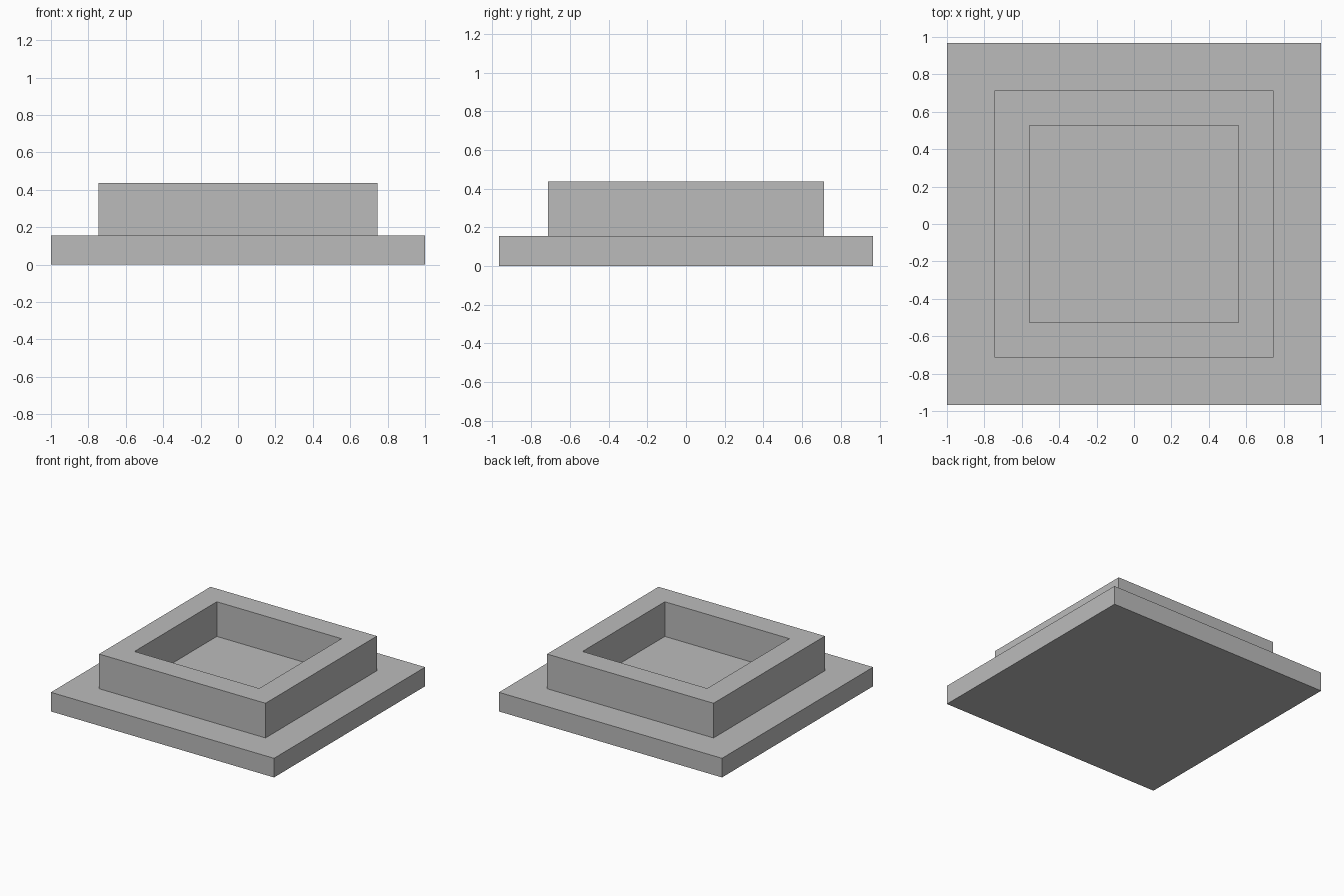
import bpy
import bmesh

cube = bpy.data.objects.get("Cube")
if cube:
    bpy.data.objects.remove(cube, do_unlink=True)

BASE_TOP, RIM_TOP = 0.155, 0.436

grey = bpy.data.materials.new("plain grey")
grey.use_nodes = True
colour = (0.5, 0.5, 0.5, 1)
grey.diffuse_color = colour
grey.node_tree.nodes["Principled BSDF"].inputs["Base Color"].default_value = colour


def rectangle(bm, half_x, half_y, z):
    corners = ((-1, -1), (1, -1), (1, 1), (-1, 1))
    return [bm.verts.new((sx * half_x, sy * half_y, z)) for sx, sy in corners]


def bridge(bm, lower, upper):
    for i in range(4):
        j = (i + 1) % 4
        bm.faces.new((lower[i], lower[j], upper[j], upper[i]))


# Stepped plinth: slab, raised square rim and sunken floor as one closed surface
bm = bmesh.new()
rings = [
    rectangle(bm, 1.0, 0.967, 0),
    rectangle(bm, 1.0, 0.967, BASE_TOP),
    rectangle(bm, 0.746, 0.713, BASE_TOP),
    rectangle(bm, 0.746, 0.713, RIM_TOP),
    rectangle(bm, 0.559, 0.527, RIM_TOP),
    rectangle(bm, 0.559, 0.527, BASE_TOP),
]
for lower, upper in zip(rings, rings[1:]):
    bridge(bm, lower, upper)
bm.faces.new(reversed(rings[0]))  # underside
bm.faces.new(rings[-1])  # recess floor
bmesh.ops.recalc_face_normals(bm, faces=bm.faces)

mesh = bpy.data.meshes.new("stepped_plinth")
bm.to_mesh(mesh)
bm.free()
mesh.materials.append(grey)
plinth = bpy.data.objects.new("stepped_plinth", mesh)
bpy.context.collection.objects.link(plinth)
